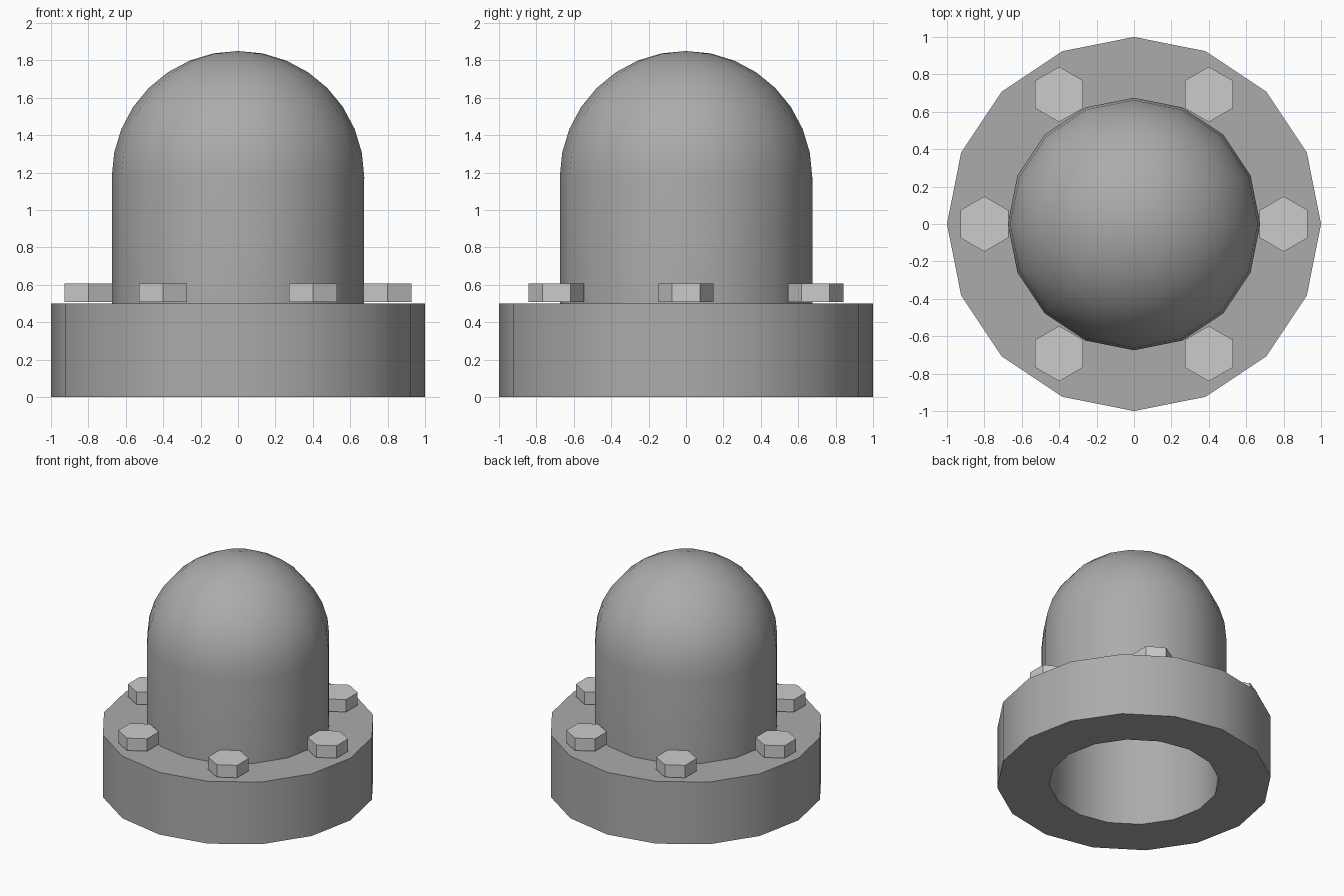
import bpy, bmesh
from math import sin, cos, pi, radians

if "Cube" in bpy.data.objects:
    bpy.data.objects.remove(bpy.data.objects["Cube"])

SIDES = 16


def arc(radius, z, steps=8):
    # quarter circle from the wall up to the axis
    return [(radius * cos(pi / 2 * i / steps) if i < steps else 0.0,
             z + radius * sin(pi / 2 * i / steps)) for i in range(steps + 1)]


def lathe(name, profile):
    bm = bmesh.new()
    verts = [bm.verts.new((r, 0, z)) for r, z in profile]
    edges = [bm.edges.new(p) for p in zip(verts, verts[1:])]
    bmesh.ops.spin(bm, geom=verts + edges, cent=(0, 0, 0), axis=(0, 0, 1),
                   angle=2 * pi, steps=SIDES)
    bmesh.ops.remove_doubles(bm, verts=bm.verts[:], dist=1e-4)
    bmesh.ops.recalc_face_normals(bm, faces=bm.faces[:])
    mesh = bpy.data.meshes.new(name)
    bm.to_mesh(mesh)
    bm.free()
    ob = bpy.data.objects.new(name, mesh)
    bpy.context.collection.objects.link(ob)
    bpy.ops.object.select_all(action='DESELECT')
    ob.select_set(True)
    bpy.context.view_layer.objects.active = ob
    bpy.ops.object.shade_smooth_by_angle(angle=radians(30))
    return ob


# Flange and hollow dome turned as one shell, open at the bottom
outer = [(0.62, 0), (1, 0), (1, 0.5), (0.675, 0.5)] + arc(0.675, 1.175)
inner = arc(0.62, 1.175)[::-1] + [(0.62, 0)]
body = lathe("domed_flange", outer + inner)
dark = bpy.data.materials.new("dark_grey")
dark.diffuse_color = (0.41, 0.41, 0.41, 1)
dark.use_nodes = True
dark.node_tree.nodes["Principled BSDF"].inputs["Base Color"].default_value = dark.diffuse_color
body.data.materials.append(dark)

# Ring of hexagonal bolt heads, all pointing along y
for i in range(6):
    a = i * pi / 3
    bpy.ops.mesh.primitive_cylinder_add(
        vertices=6, radius=0.148, depth=0.1,
        location=(0.8 * cos(a), 0.8 * sin(a), 0.558))
    bpy.context.object.name = f"bolt_head_{i + 1}"
